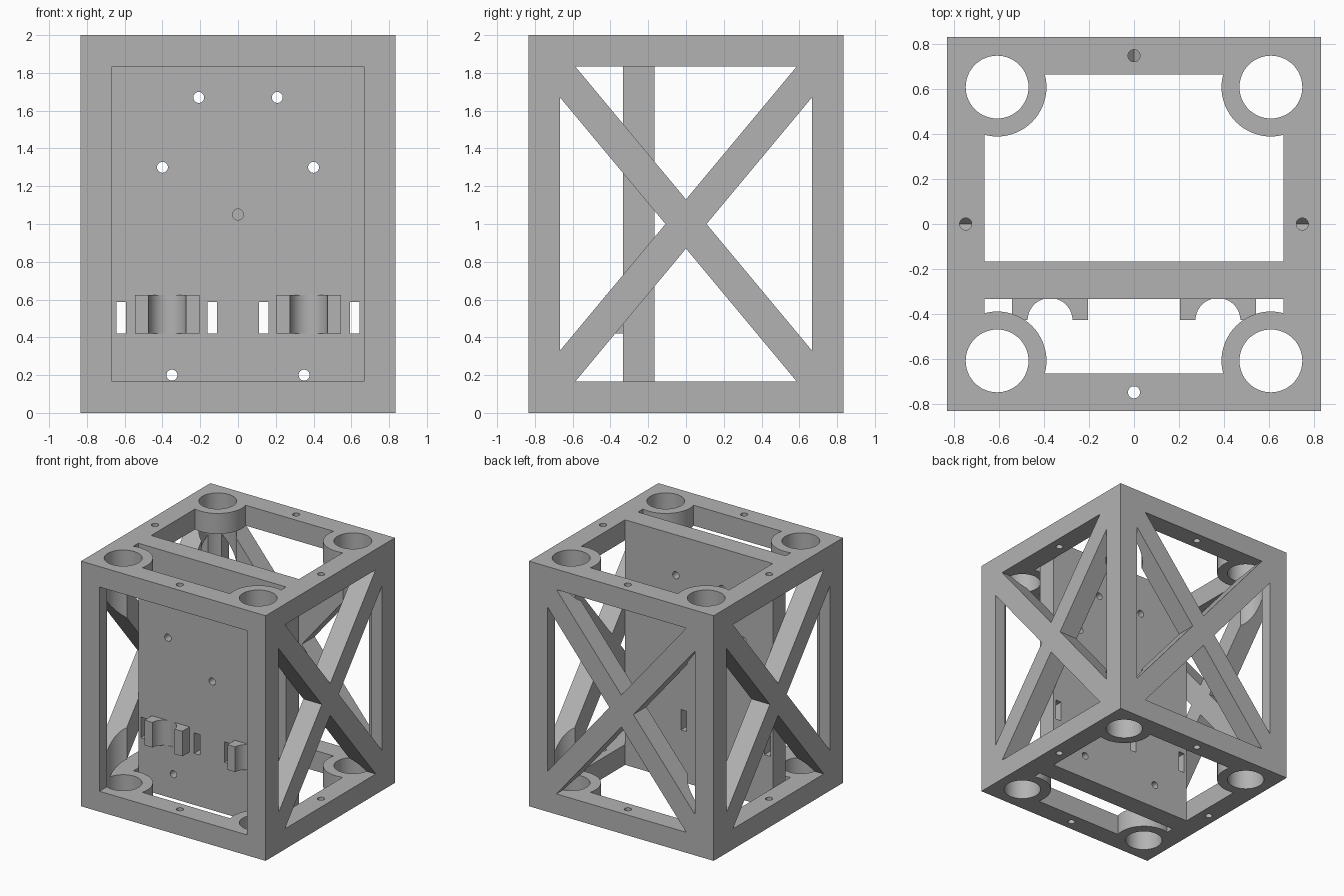
import bpy, bmesh, math
from mathutils import Matrix

if "Cube" in bpy.data.objects:
    bpy.data.objects.remove(bpy.data.objects["Cube"])

HALF, INNER, TALL, BEAM = 0.8333, 0.6667, 2.0, 0.1667
grey = bpy.data.materials.new("plain grey")
grey.diffuse_color = (0.45, 0.45, 0.45, 1)
grey.use_nodes = True
grey.node_tree.nodes["Principled BSDF"].inputs["Base Color"].default_value = grey.diffuse_color


def finish(name, bm):
    bmesh.ops.recalc_face_normals(bm, faces=bm.faces)
    mesh = bpy.data.meshes.new(name)
    bm.to_mesh(mesh)
    bm.free()
    mesh.materials.append(grey)
    ob = bpy.data.objects.new(name, mesh)
    bpy.context.collection.objects.link(ob)
    return ob


def box(name, x0, x1, y0, y1, z0, z1):
    bm = bmesh.new()
    bmesh.ops.create_cube(bm, size=1)
    for v in bm.verts:
        v.co = ((x0, x1)[v.co.x > 0], (y0, y1)[v.co.y > 0], (z0, z1)[v.co.z > 0])
    return finish(name, bm)


def cylinder(name, centre, radius, depth, along_y=False, sides=64):
    bm = bmesh.new()
    turn = Matrix.Rotation(math.pi / 2, 4, 'X') if along_y else Matrix()
    bmesh.ops.create_cone(bm, cap_ends=True, segments=sides, radius1=radius, radius2=radius,
                          depth=depth, matrix=Matrix.Translation(centre) @ turn)
    return finish(name, bm)


def prism(name, points, start, end, along_x):
    # extrude a (u, z) outline along x or y
    bm = bmesh.new()
    face = bm.faces.new([bm.verts.new((start, u, z) if along_x else (u, start, z)) for u, z in points])
    out = bmesh.ops.extrude_face_region(bm, geom=[face])["geom"]
    step = (end - start, 0, 0) if along_x else (0, end - start, 0)
    bmesh.ops.translate(bm, vec=step, verts=[g for g in out if isinstance(g, bmesh.types.BMVert)])
    return finish(name, bm)


def combine(target, other, operation):
    mod = target.modifiers.new("join", 'BOOLEAN')
    mod.operation, mod.solver, mod.object = operation, 'EXACT', other
    bpy.context.view_layer.objects.active = target
    bpy.ops.object.modifier_apply(modifier=mod.name)
    bpy.data.objects.remove(other)


def cut(other):
    combine(frame, other, 'DIFFERENCE')


def add(other):
    combine(frame, other, 'UNION')


# Four walls with an open shaft and an open front
frame = box("frame_with_mounting_plate", -HALF, HALF, -HALF, HALF, 0, TALL)
cut(box("shaft", -INNER, INNER, -INNER, INNER, -1, 3))
cut(box("front_opening", -INNER, INNER, -1, -0.5, BEAM, TALL - BEAM))

# Triangular windows that leave crossed braces on the sides and back
slope = TALL / (2 * HALF)
rise = BEAM / 2 * math.sqrt(1 + slope ** 2)
top = TALL / 2 - BEAM
half_top = (top - rise) / slope
half_side = slope * INNER - rise
for s in (-1, 1):
    flat = [(-half_top, 1 + s * top), (half_top, 1 + s * top), (0, 1 + s * rise)]
    upright = [(s * INNER, 1 - half_side), (s * INNER, 1 + half_side), (s * rise / slope, 1)]
    for window in (flat, upright):
        cut(prism("side_window", window, -1, 1, True))
        cut(prism("back_window", window, 0.5, 1, False))

# Corner collars, top and bottom, with bores running the full height
for sx in (-1, 1):
    for sy in (-1, 1):
        for z in (BEAM / 2, TALL - BEAM / 2):
            add(cylinder("collar", (sx * 0.61, sy * 0.61, z), 0.22, BEAM))
        cut(cylinder("bore", (sx * 0.61, sy * 0.61, 1), 0.14, 3))

# Mounting plate
add(box("mounting_plate", -INNER, INNER, -0.3333, -BEAM, 0, TALL))

# Cradle clips and strap slots on the plate
for s in (-1, 1):
    x = s * 0.374
    add(box("clip", x - 0.17, x + 0.17, -0.427, -0.32, 0.42, 0.625))
    cut(cylinder("clip_hollow", (x, -0.43, 0.5225), 0.1, 0.205))
    for sx in (0.136, 0.618):
        cut(box("strap_slot", s * sx - 0.026, s * sx + 0.026, -0.45, -0.1, 0.42, 0.587))

# Screw holes through the plate
holes = [(0, 1.05)] + [(s * x, z) for s in (-1, 1) for x, z in ((0.208, 1.67), (0.4, 1.3), (0.35, 0.2))]
for x, z in holes:
    cut(cylinder("plate_hole", (x, -0.25, z), 0.029, 0.3, True, 24))

# Screw holes through the top and bottom beams
for x, y in ((0, 0.75), (0, -0.75), (0.75, 0), (-0.75, 0)):
    for z in (0, TALL):
        cut(cylinder("beam_hole", (x, y, z), 0.027, 0.4, False, 24))

bpy.ops.object.select_all(action='DESELECT')
frame.select_set(True)
bpy.context.view_layer.objects.active = frame
bpy.ops.object.shade_smooth_by_angle(angle=math.radians(30))
